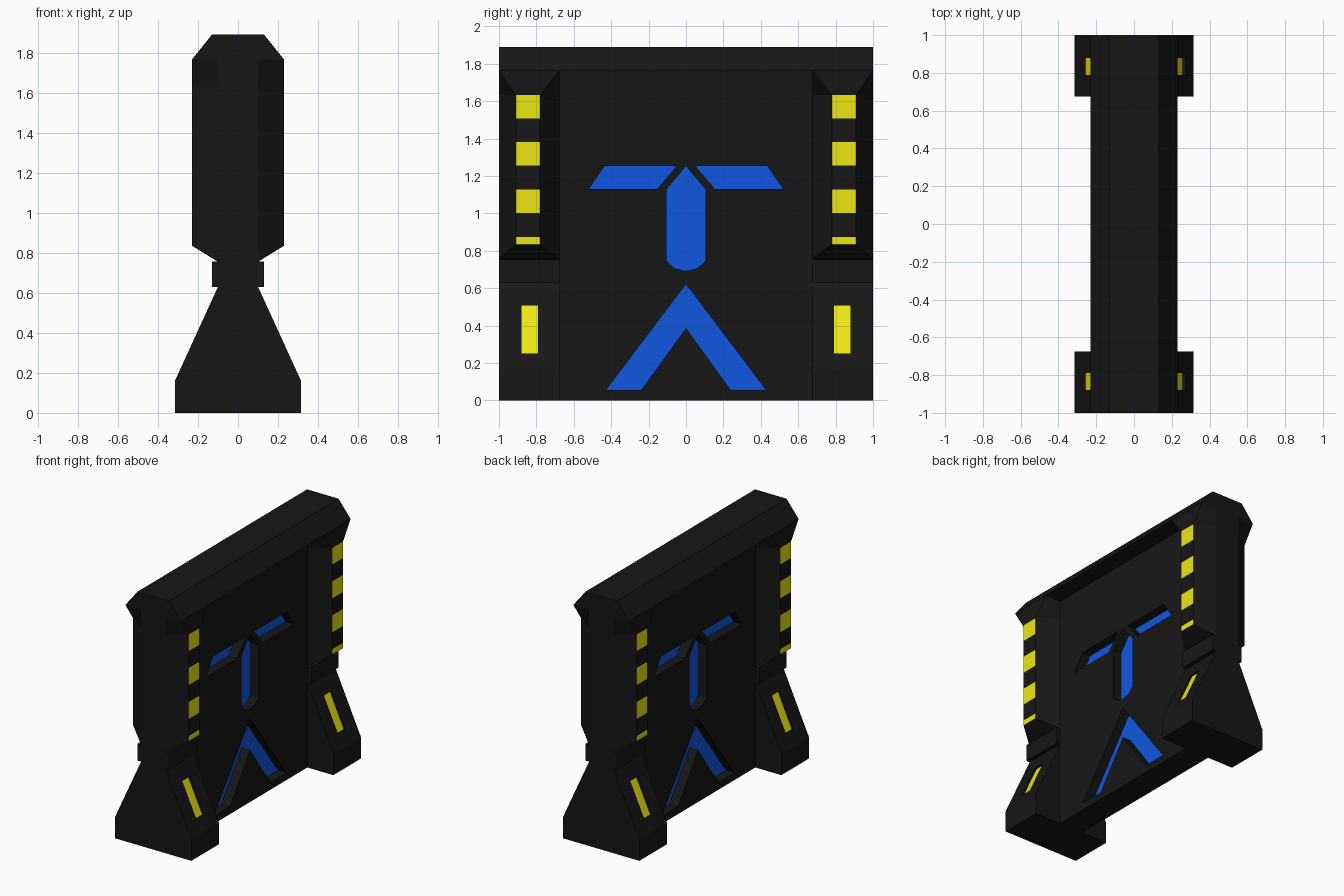
import bpy, bmesh

if "Cube" in bpy.data.objects:
    bpy.data.objects.remove(bpy.data.objects["Cube"])


def material(name, rgb):
    m = bpy.data.materials.new(name)
    m.diffuse_color = (*rgb, 1)
    m.use_nodes = True
    m.node_tree.nodes["Principled BSDF"].inputs["Base Color"].default_value = m.diffuse_color
    return m


BLACK = material("black_metal", (0.008, 0.008, 0.008))
YELLOW = material("yellow_light", (0.84, 0.80, 0.006))
BLUE = material("blue_light", (0.005, 0.095, 0.75))


def finish(name, bm, *mats):
    bmesh.ops.remove_doubles(bm, verts=bm.verts, dist=1e-5)
    bmesh.ops.recalc_face_normals(bm, faces=bm.faces)
    me = bpy.data.meshes.new(name)
    bm.to_mesh(me)
    bm.free()
    for m in mats:
        me.materials.append(m)
    ob = bpy.data.objects.new(name, me)
    bpy.context.collection.objects.link(ob)
    return ob


def prism(name, profiles, axis, lo, hi, mat):
    """Extrude (u, z) profiles along x or y; several profiles give one object."""
    bm = bmesh.new()
    for pts in profiles:
        a, b = [[bm.verts.new((t, u, z) if axis == "x" else (u, t, z)) for u, z in pts]
                for t in (lo, hi)]
        bm.faces.new(a)
        bm.faces.new(b[::-1])
        for i in range(len(pts)):
            j = (i + 1) % len(pts)
            bm.faces.new((a[i], a[j], b[j], b[i]))
    return finish(name, bm, mat)


def flip(pts):
    return [(-u, z) for u, z in pts]


def symmetric(half):
    return half + flip(half)[::-1]


def box(u0, u1, z0, z1):
    return [(u0, z0), (u1, z0), (u1, z1), (u0, z1)]


def cut(ob, cutter):
    cutter.hide_render = True
    cutter.hide_set(True)
    cutter.display_type = "WIRE"
    mod = ob.modifiers.new("recess", "BOOLEAN")
    mod.operation = "DIFFERENCE"
    mod.solver = "EXACT"
    mod.object = cutter
    bpy.context.view_layer.objects.active = ob
    with bpy.context.temp_override(object=ob, active_object=ob):
        bpy.ops.object.modifier_apply(modifier=mod.name)
    bpy.data.objects.remove(cutter)


# Top beam with chamfered upper edges
prism("top_beam", [symmetric([(0.23, 1.765), (0.13, 1.89)])], "y", -1, 1, BLACK)

# Central wall with recessed light panels showing on both sides
bar = [(-0.435, 1.253), (-0.05, 1.253), (-0.155, 1.13), (-0.52, 1.13)]
stem = [(0, 1.253), (0.103, 1.13), (0.103, 0.745), (0.06, 0.706),
        (0, 0.692), (-0.06, 0.706), (-0.103, 0.745), (-0.103, 1.13)]
chevron = [(0, 0.622), (0.428, 0.055), (0.24, 0.055),
           (0, 0.387), (-0.24, 0.055), (-0.428, 0.055)]
panels = [bar, flip(bar), stem, chevron]
wall = prism("wall", [box(-0.68, 0.68, 0, 1.766)], "x", -0.10, 0.10, BLACK)
cut(wall, prism("wall_cutter", panels, "x", -0.3, 0.3, BLACK))
prism("wall_light_panels", panels, "x", -0.03, 0.03, BLUE)


# Upper pillar: chamfered column, flared into the beam, tapered at the bottom
def pillar(name, s):
    zs = [1.632, 1.508, 1.382, 1.255, 1.128, 1.002, 0.875, 0.835]
    rows = [(0.23, 0.675, 1.0, 1.765, 1.765)]            # x, y0, y1, face z, side z
    rows += [(0.23, 0.78, 0.91, z, z) for z in zs[:-1]]
    rows += [(0.23, 0.78, 0.91, 0.835, 0.757), (0.10, 0.78, 0.91, 0.755, 0.755)]
    bm = bmesh.new()
    rings = []
    for x, y0, y1, zf, zside in rows:
        ring = [(x, y0, zf), (x, y1, zf), (0.10, 1, zside), (-0.10, 1, zside),
                (-x, y1, zf), (-x, y0, zf), (-0.10, 0.675, zside), (0.10, 0.675, zside)]
        rings.append([bm.verts.new((px, s * py, pz)) for px, py, pz in ring])
    for k, (a, b) in enumerate(zip(rings, rings[1:])):
        for i in range(8):
            j = (i + 1) % 8
            f = bm.faces.new((a[i], a[j], b[j], b[i]))
            # alternate yellow stripes on the two flat faces
            if i in (0, 4) and k in (1, 3, 5, 7):
                f.material_index = 1
    bm.faces.new(rings[0])
    bm.faces.new(rings[-1])
    finish(name, bm, BLACK, YELLOW)


base_profile = symmetric([(0.315, 0), (0.315, 0.16), (0.10, 0.63)])
recess = [(0.137, 0.508), (0.255, 0.25), (0.45, 0.25), (0.45, 0.508)]
lamp = [(0.140, 0.508), (0.258, 0.25), (0.20, 0.25), (0.09, 0.508)]

for s, side in ((-1, "front"), (1, "back")):
    lo, hi = sorted((s * 0.675, s * 1.0))
    l0, l1 = sorted((s * 0.79, s * 0.88))
    pillar(side + "_pillar", s)
    # Neck block between pillar and foot
    prism(side + "_neck", [box(-0.13, 0.13, 0.63, 0.755)], "y", lo, hi, BLACK)
    # Sloped foot with recessed lamps
    foot = prism(side + "_foot", [base_profile], "y", lo, hi, BLACK)
    cut(foot, prism("foot_cutter", [recess, flip(recess)], "y", l0, l1, BLACK))
    prism(side + "_foot_lamps", [lamp, flip(lamp)], "y", l0, l1, YELLOW)
